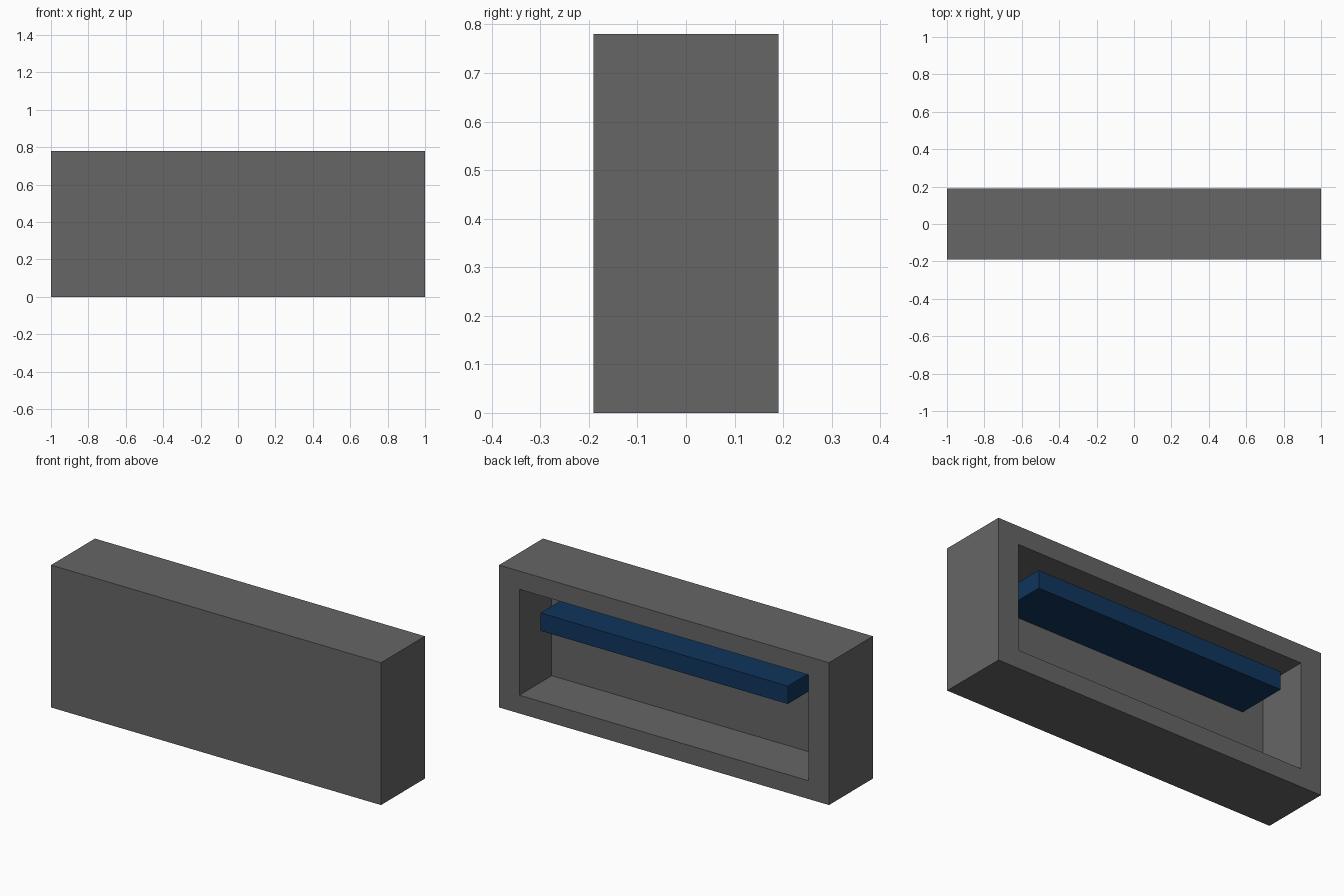
import bpy, bmesh
from mathutils import Matrix, Vector

if "Cube" in bpy.data.objects:
    bpy.data.objects.remove(bpy.data.objects["Cube"])


def box_bmesh(lo, hi):
    lo, hi = Vector(lo), Vector(hi)
    bm = bmesh.new()
    bmesh.ops.create_cube(bm, size=1.0, matrix=Matrix.Translation((lo + hi) / 2) @ Matrix.Diagonal((*(hi - lo), 1.0)))
    return bm


def add_object(name, bm, mat_name, color):
    bmesh.ops.recalc_face_normals(bm, faces=bm.faces[:])
    mesh = bpy.data.meshes.new(name)
    bm.to_mesh(mesh)
    bm.free()
    mat = bpy.data.materials.new(mat_name)
    mat.diffuse_color = (*color, 1.0)
    mat.use_nodes = True
    mat.node_tree.nodes["Principled BSDF"].inputs["Base Color"].default_value = mat.diffuse_color
    mesh.materials.append(mat)
    obj = bpy.data.objects.new(name, mesh)
    bpy.context.collection.objects.link(obj)
    return obj


W, D, H = 1.0, 0.19, 0.78       # half width, half depth, height
RIM_X, RIM_Z = 0.123, 0.10      # rim widths around the rear opening
DEPTH = 0.28                    # recess depth

# Casing: a block with a deep rectangular recess in its back face
bm = box_bmesh((-W, -D, 0), (W, D, H))
back = max(bm.faces, key=lambda f: f.calc_center_median().y)
bmesh.ops.inset_individual(bm, faces=[back], thickness=0.05)
for v in back.verts:
    v.co.x = (W - RIM_X) * (1 if v.co.x > 0 else -1)
    v.co.z = H - RIM_Z if v.co.z > H / 2 else RIM_Z
floor = bmesh.ops.extrude_discrete_faces(bm, faces=[back])["faces"][0]
bmesh.ops.translate(bm, verts=floor.verts[:], vec=(0, -DEPTH, 0))
add_object("casing", bm, "dark_grey", (0.133, 0.133, 0.133))

# Blue shelf bar: fills the recess depth, flush with the rim
bar = box_bmesh((-0.75, D - DEPTH, 0.487), (0.75, D, 0.585))
add_object("shelf_bar", bar, "dark_blue", (0.005, 0.035, 0.109))
